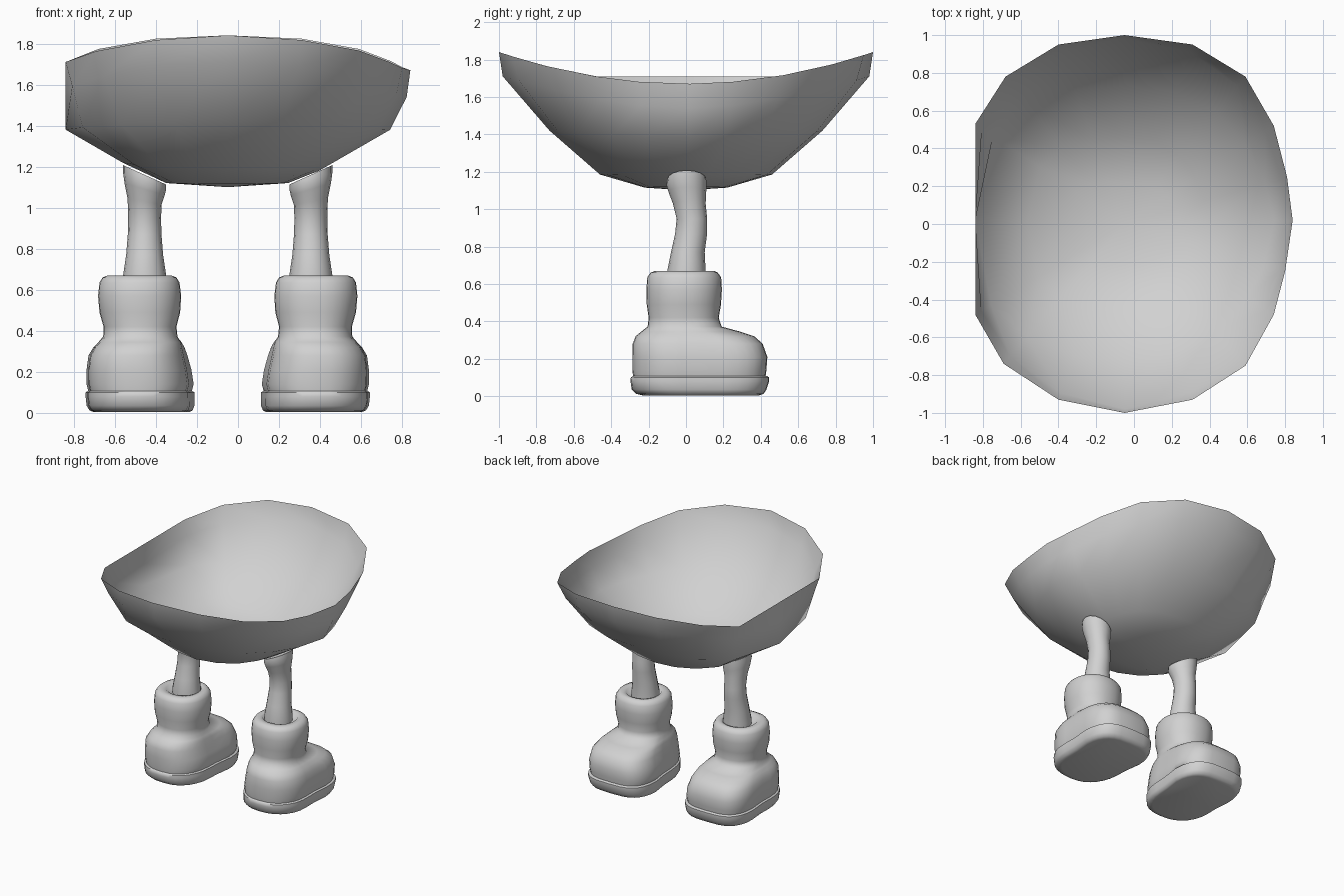
import bpy, bmesh, math

if "Cube" in bpy.data.objects:
    bpy.data.objects.remove(bpy.data.objects["Cube"])

CX = -0.05  # plane of symmetry between the legs
grey = bpy.data.materials.new("plain grey")
grey.diffuse_color = (0.64, 0.64, 0.64, 1)
grey.use_nodes = True
grey.node_tree.nodes["Principled BSDF"].inputs["Base Color"].default_value = grey.diffuse_color


def loft(name, rings, angle, cap_start=None, cap_end=None):
    """Skin rings of points; each end is closed by an apex point or an n-gon."""
    bm = bmesh.new()
    loops = [[bm.verts.new(p) for p in ring] for ring in rings]
    n = len(loops[0])
    for a, b in zip(loops, loops[1:]):
        for i in range(n):
            j = (i + 1) % n
            bm.faces.new((a[i], a[j], b[j], b[i]))
    for loop, cap in ((loops[0][::-1], cap_start), (loops[-1], cap_end)):
        if cap == "flat":
            bm.faces.new(loop)
        elif cap:
            apex = bm.verts.new(cap)
            for i in range(n):
                bm.faces.new((loop[i], loop[(i + 1) % n], apex))
    mesh = bpy.data.meshes.new(name)
    bm.to_mesh(mesh)
    bm.free()
    mesh.materials.append(grey)
    obj = bpy.data.objects.new(name, mesh)
    bpy.context.collection.objects.link(obj)
    bpy.ops.object.select_all(action='DESELECT')
    obj.select_set(True)
    bpy.context.view_layer.objects.active = obj
    bpy.ops.object.shade_smooth_by_angle(angle=math.radians(angle))
    return obj


def oval(x0, x1, y0, y1, z, power=2.0, foot=0.0, n=32):
    """Rounded section; foot > 0 squares the toe and pinches the instep."""
    pts = []
    for i in range(n):
        a = 2 * math.pi * i / n
        c, s = math.cos(a), math.sin(a)
        p = power + (0.9 * foot if s > 0 else 0)
        u = math.copysign(abs(c) ** (2 / p), c)
        v = math.copysign(abs(s) ** (2 / p), s)
        u *= 1 - foot * 0.07 * math.exp(-((v + 0.05) / 0.35) ** 2)
        if u > 0:
            u *= 1 - foot * 0.12 * max(0, 0.3 - v) / 1.3
        pts.append(((x0 + x1) / 2 + u * (x1 - x0) / 2,
                    (y0 + y1) / 2 + v * (y1 - y0) / 2, z))
    return pts


def mirrored(obj, name):
    """Copy of a left-hand part reflected about x = CX."""
    mesh = obj.data.copy()
    for v in mesh.vertices:
        v.co.x = 2 * CX - v.co.x
    mesh.flip_normals()
    copy = bpy.data.objects.new(name, mesh)
    bpy.context.collection.objects.link(copy)


# Thin open bowl: irregular rim with one straight side
rim = [(0.84, 0.02), (0.81, 0.25), (0.74, 0.52), (0.59, 0.78), (0.31, 0.95),
       (-0.05, 1.0), (-0.40, 0.95), (-0.68, 0.78), (-0.84, 0.53), (-0.84, 0.02),
       (-0.84, -0.48), (-0.69, -0.74), (-0.40, -0.93), (-0.05, -1.0),
       (0.31, -0.93), (0.59, -0.75), (0.74, -0.48), (0.80, -0.25)]
# (scale, height) of each ring towards the ends, the right and the left
steps = [((0.22, 1.115), (0.33, 1.12), (0.38, 1.12)),
         ((0.46, 1.185), (0.50, 1.18), (0.65, 1.22)),
         ((0.73, 1.42), (0.89, 1.38), (1.0, 1.38)),
         ((0.98, 1.71), (0.98, 1.54), (1.0, 1.55))]
rings = []
for ends, right, left in steps:
    ring = []
    for x, y in rim:
        dx = x - CX
        w = dx * dx / (dx * dx + y * y)
        side = right if dx > 0 else left
        s, z = (ends[k] * (1 - w) + side[k] * w for k in (0, 1))
        s *= 1 - 0.18 * w * (1 - w)      # slimmer on the diagonals
        ring.append((CX + dx * s, y * s, z))
    rings.append(ring)
rings.append([(x, y, 1.71 if x < -0.8 else 1.67 + 0.17 * y * y) for x, y in rim])
loft("bowl", rings, 60, cap_start=(CX, 0, 1.10))

# Legs: slightly bent tubes whose tops slant along the bowl's underside
leg_steps = [(0.60, 0.105, -0.10, 0.105), (0.67, 0.105, -0.10, 0.105),
             (0.77, 0.090, -0.08, 0.10), (0.87, 0.082, -0.058, 0.113),
             (0.95, 0.080, -0.050, 0.113), (1.03, 0.083, -0.07, 0.105),
             (1.09, 0.098, -0.093, 0.108), (1.13, 0.105, -0.105, 0.11),
             (1.16, 0.105, -0.100, 0.108)]
leg_rings = []
for z, r, y0, y1 in leg_steps:
    slant = 0.45 * max(0, z - 0.95) / 0.21
    leg_rings.append([(x, y, h - slant * (x + 0.455))
                      for x, y, h in oval(-0.455 - r, -0.455 + r, y0, y1, z, n=16)])
leg = loft("left_leg", leg_rings, 50, "flat", "flat")
mirrored(leg, "right_leg")

# Soles: thick rounded slabs
sole_steps = [(0.004, -0.71, -0.23, -0.23, 0.39), (0.012, -0.73, -0.215, -0.265, 0.415),
              (0.035, -0.745, -0.205, -0.29, 0.43), (0.08, -0.75, -0.205, -0.297, 0.445),
              (0.10, -0.75, -0.205, -0.295, 0.445), (0.107, -0.738, -0.217, -0.285, 0.435)]
sole = loft("left_sole", [oval(x0, x1, y0, y1, z, 2.5, 1.0)
                          for z, x0, x1, y0, y1 in sole_steps], 50, "flat", "flat")
mirrored(sole, "right_sole")

# Boots: bulging foot, pinched ankle and padded collar
# (height, x range, y range, roundness, how foot-like the section is)
boot_steps = [(0.10, -0.735, -0.22, -0.282, 0.425, 2.5, 1), (0.14, -0.745, -0.209, -0.287, 0.43, 2.5, 1),
              (0.21, -0.745, -0.22, -0.287, 0.435, 2.5, 1), (0.28, -0.735, -0.24, -0.285, 0.41, 2.5, .9),
              (0.32, -0.71, -0.255, -0.27, 0.365, 2.4, .7), (0.345, -0.685, -0.27, -0.24, 0.29, 2.3, .4),
              (0.372, -0.657, -0.295, -0.205, 0.19, 2.2, 0), (0.42, -0.655, -0.30, -0.20, 0.175, 2.2, 0),
              (0.49, -0.675, -0.282, -0.21, 0.187, 2.2, 0), (0.57, -0.682, -0.277, -0.212, 0.192, 2.2, 0),
              (0.635, -0.675, -0.285, -0.207, 0.188, 2.2, 0), (0.66, -0.66, -0.30, -0.19, 0.17, 2.2, 0),
              (0.67, -0.635, -0.325, -0.165, 0.15, 2.2, 0), (0.665, -0.60, -0.35, -0.13, 0.125, 2.1, 0),
              (0.64, -0.58, -0.36, -0.11, 0.11, 2.0, 0)]
boot = loft("left_boot", [oval(x0, x1, y0, y1, z, p, f)
                          for z, x0, x1, y0, y1, p, f in boot_steps], 75, "flat", "flat")
mirrored(boot, "right_boot")
